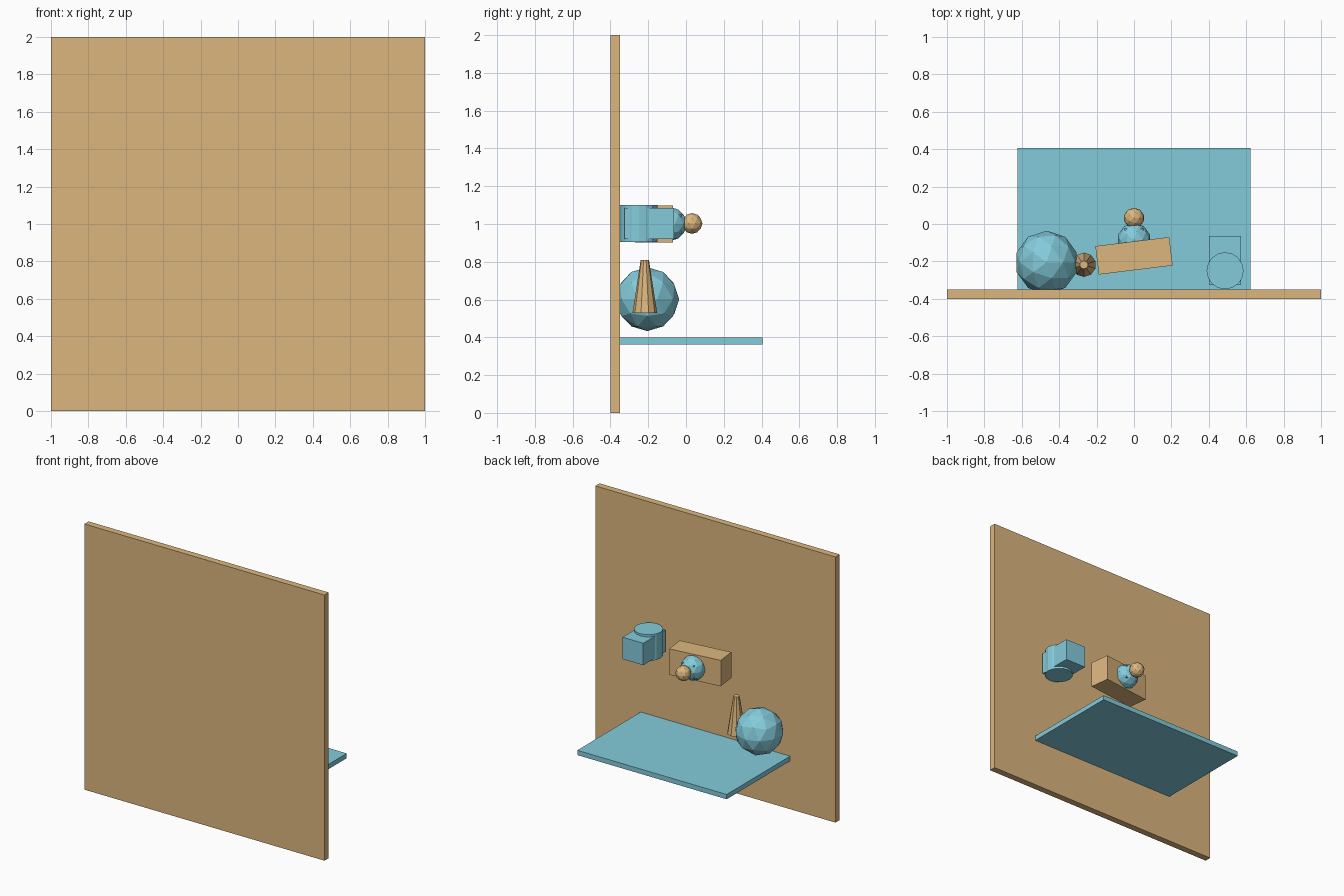
import bpy, math

if "Cube" in bpy.data.objects:
    bpy.data.objects.remove(bpy.data.objects["Cube"])


def material(name, rgb):
    m = bpy.data.materials.new(name)
    m.diffuse_color = (*rgb, 1)
    m.use_nodes = True
    m.node_tree.nodes["Principled BSDF"].inputs["Base Color"].default_value = m.diffuse_color
    return m


TAN = material("tan", (0.72, 0.47, 0.21))
BLUE = material("blue", (0.23, 0.60, 0.71))


def finish(name, mat):
    o = bpy.context.object
    o.name = name
    o.data.materials.append(mat)
    return o


def box(name, mat, centre, size, turn=0):
    bpy.ops.mesh.primitive_cube_add(size=1, location=centre, rotation=(0, 0, turn))
    bpy.context.object.scale = size
    return finish(name, mat)


def ball(name, mat, centre, radius):
    bpy.ops.mesh.primitive_ico_sphere_add(subdivisions=2, radius=radius, location=centre)
    return finish(name, mat)


def cone(name, mat, centre, r1, r2, height, sides):
    bpy.ops.mesh.primitive_cone_add(vertices=sides, radius1=r1, radius2=r2,
                                    depth=height, location=centre)
    return finish(name, mat)


# wall panel and shelf
box("wall_panel", TAN, (0, -0.375, 1), (2, 0.05, 2))
box("shelf", BLUE, (0, 0.025, 0.381), (1.244, 0.76, 0.036))

# large ball with tapered post beside it
ball("large_ball", BLUE, (-0.467, -0.205, 0.602), 0.169)
cone("tapered_post", TAN, (-0.268, -0.218, 0.67), 0.065, 0.022, 0.28, 10)

# turned block with knob
box("turned_block", TAN, (0, -0.17, 1.0), (0.398, 0.153, 0.195), math.radians(7))
ball("knob_base", BLUE, (0, -0.085, 1.0), 0.09)
box("knob_core", BLUE, (0, -0.075, 1.0), (0.10, 0.10, 0.10))
ball("knob_tip", TAN, (0, 0.032, 1.003), 0.055)

# cylinder with square block
cone("cylinder", BLUE, (0.487, -0.25, 1.002), 0.099, 0.099, 0.197, 16)
box("cylinder_block", BLUE, (0.487, -0.195, 1.002), (0.172, 0.262, 0.165))
